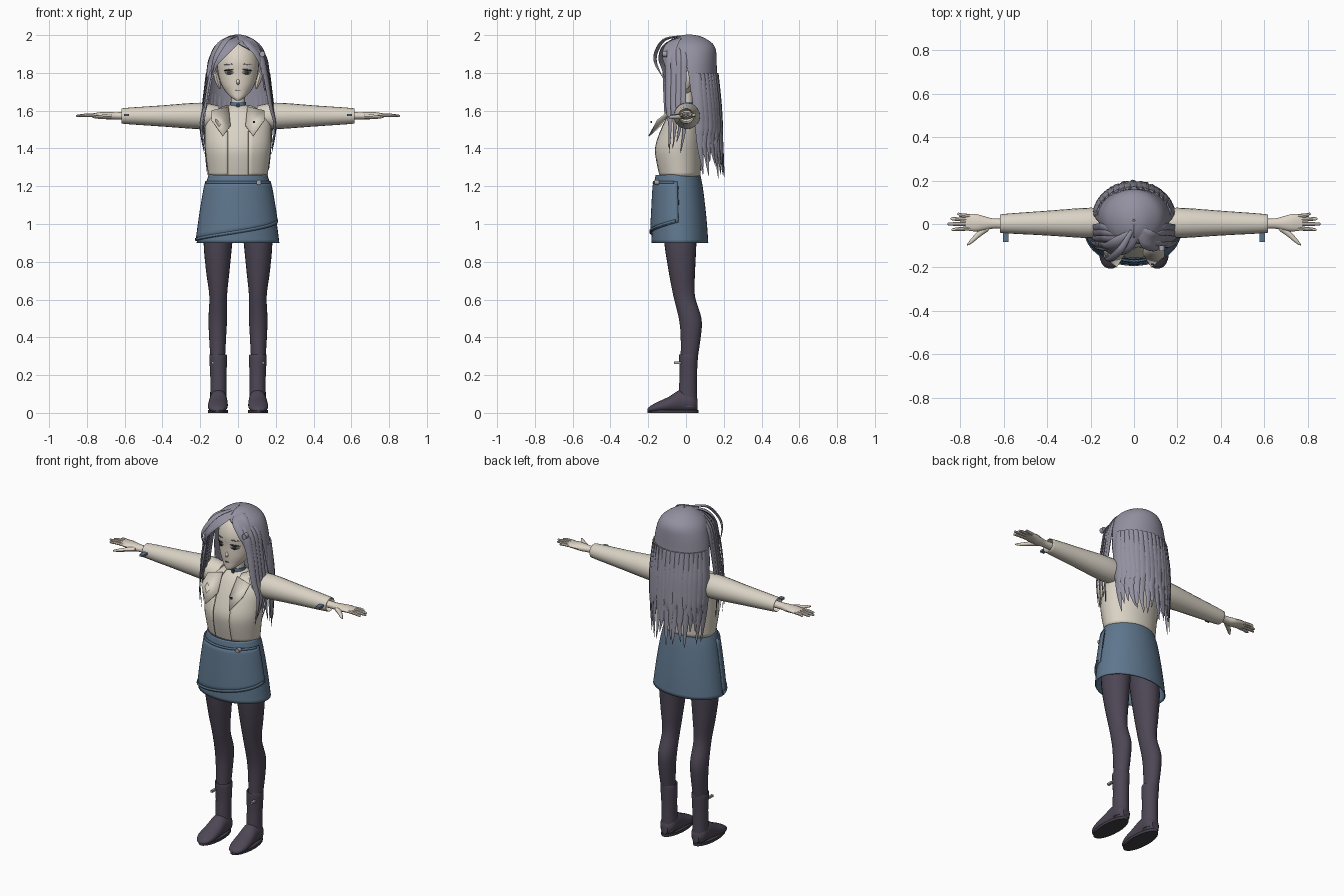
import bpy, bmesh, random
from math import sin, cos, pi, radians, sqrt
from mathutils import Vector

random.seed(4)
cube = bpy.data.objects.get("Cube")
if cube:
    bpy.data.objects.remove(cube, do_unlink=True)


def material(name, r, g, b):
    mat = bpy.data.materials.new(name)
    mat.use_nodes = True
    mat.diffuse_color = (r, g, b, 1)
    shader = next(n for n in mat.node_tree.nodes if n.type == 'BSDF_PRINCIPLED')
    shader.inputs["Base Color"].default_value = (r, g, b, 1)
    shader.inputs["Roughness"].default_value = 0.8
    return mat


CREAM = material("cream", .70, .65, .56)
SKIN = material("skin", .73, .66, .56)
HAIR = material("lavender grey hair", .29, .28, .35)
BLUE = material("denim blue", .115, .185, .27)
DARK = material("dark plum", .075, .062, .09)
INK = material("charcoal", .05, .047, .06)
METAL = material("light grey", .36, .37, .42)
made = []


def build(name, verts, faces, mat, thick=0):
    """Mesh object with consistent normals and optional thickness."""
    bm = bmesh.new()
    vs = [bm.verts.new(v) for v in verts]
    for f in faces:
        bm.faces.new([vs[i] for i in f])
    bmesh.ops.recalc_face_normals(bm, faces=bm.faces)
    mesh = bpy.data.meshes.new(name)
    bm.to_mesh(mesh)
    bm.free()
    mesh.materials.append(mat)
    ob = bpy.data.objects.new(name, mesh)
    bpy.context.collection.objects.link(ob)
    if thick:
        mod = ob.modifiers.new("thickness", 'SOLIDIFY')
        mod.thickness = thick
        mod.offset = 0
    made.append(ob)
    return ob


def spline(rows, k=4):
    """Catmull-Rom resampling of equal length tuples."""
    out = []
    for i in range(len(rows) - 1):
        quad = [rows[max(i - 1, 0)], rows[i], rows[i + 1], rows[min(i + 2, len(rows) - 1)]]
        for j in range(k):
            t = j / k
            out.append([b + .5 * t * (c - a + t * (2*a - 5*b + 4*c - d + t * (3*(b - c) + d - a)))
                        for a, b, c, d in zip(*quad)])
    return out + [list(rows[-1])]


def skin_rings(rings, caps):
    n = len(rings[0])
    verts = [v for r in rings for v in r]
    faces = [(i*n + j, i*n + (j+1) % n, (i+1)*n + (j+1) % n, (i+1)*n + j)
             for i in range(len(rings) - 1) for j in range(n)]
    if caps:
        faces += [tuple(range(n)), tuple(range(len(verts) - n, len(verts)))]
    return verts, faces


def loft(name, rows, mat, axis='z', n=24, k=4, caps=True, thick=0):
    """Elliptical sections (position, centre a, centre b, radius a, radius b)."""
    order = {'z': (1, 2, 0), 'x': (0, 1, 2), 'y': (1, 0, 2)}[axis]
    rings = []
    for t, a, b, ra, rb in spline(rows, k):
        ring = []
        for j in range(n):
            q = 2 * pi * j / n
            p = (t, a + ra * cos(q), b + rb * sin(q))
            ring.append(Vector([p[o] for o in order]))
        rings.append(ring)
    return build(name, *skin_rings(rings, caps), mat, thick)


def grid(name, fn, nu, nv, mat, thick=.006):
    verts = [fn(u / nu, v / nv) for v in range(nv + 1) for u in range(nu + 1)]
    w = nu + 1
    faces = [(v*w + u, v*w + u + 1, v*w + w + u + 1, v*w + w + u) for v in range(nv) for u in range(nu)]
    return build(name, verts, faces, mat, thick)


def lock(name, pts, width, depth=.008):
    """Flat tapering strand of hair lying against the head."""
    path = [Vector(p) for p in spline(pts, 5)]
    rings = []
    for i, p in enumerate(path):
        s = i / (len(path) - 1)
        t = (path[min(i + 1, len(path) - 1)] - path[max(i - 1, 0)]).normalized()
        out = (p - Vector((0, .03, min(p.z, 1.8)))).normalized()
        side = t.cross(out).normalized()
        out = side.cross(t)
        f = min(1, .45 + 2 * s) * max(.03, 1 - s**3)
        rings.append([p + side * width * f * cos(q * pi / 4) + out * depth * f * sin(q * pi / 4) for q in range(8)])
    build(name, *skin_rings(rings, True), HAIR)


def box(name, centre, size, mat):
    c, h = Vector(centre), Vector(size) / 2
    rings = [[c + Vector((x*h.x, y*h.y, z*h.z)) for x, y in ((-1, -1), (1, -1), (1, 1), (-1, 1))] for z in (-1, 1)]
    return build(name, *skin_rings(rings, True), mat)


def at(rows, z):
    """Row values interpolated at height z."""
    for lo, hi in zip(rows, rows[1:]):
        if (lo[0] - z) * (hi[0] - z) <= 0:
            t = (z - lo[0]) / ((hi[0] - lo[0]) or 1)
            return [a + (b - a) * t for a, b in zip(lo, hi)]
    return rows[0] if abs(z - rows[0][0]) < abs(z - rows[-1][0]) else rows[-1]


def body(rows):
    """(height, half width, front, back) to loft rows."""
    return [(z, 0, (f + b) / 2, w, (b - f) / 2) for z, w, f, b in rows]


def around(rows, q, z, gap=0):
    """Point on a lofted body; q = 0 is the front."""
    _, cx, cy, rx, ry = at(rows, z)
    return Vector((cx + (rx + gap) * sin(q), cy - (ry + gap) * cos(q), z))


# torso, jacket with open front, and lapels
TORSO = spline(body([(1.25, .15, -.14, .07), (1.33, .16, -.158, .075), (1.40, .168, -.165, .08),
                     (1.47, .17, -.145, .085), (1.55, .165, -.11, .085), (1.60, .12, -.08, .08),
                     (1.63, .05, -.045, .05)]))
loft("shirt", [(z, x, y, a - .008, b - .008) for z, x, y, a, b in TORSO], CREAM, k=1)


def jacket(u, v):
    z = 1.25 + .375 * v
    gap = .055 / at(TORSO, z)[3]
    return around(TORSO, gap + u * (2 * pi - 2 * gap), z, .003)


grid("jacket", jacket, 40, 16, CREAM)
for s, side in ((1, "left"), (-1, "right")):
    edge = [(.05, -.075, 1.62), (.14, -.085, 1.60), (.14, -.15, 1.55), (.08, -.197, 1.465), (.04, -.135, 1.52)]
    build(side + "_lapel", [(s * x, y, z) for x, y, z in edge], [(0, 1, 2, 3, 4)], CREAM, .006)
box("lapel_pin", (.085, -.185, 1.54), (.012, .008, .012), INK)

# arms, hands and cuff tabs
for s, side in ((1, "left"), (-1, "right")):
    def arm(name, rows, mat, n=20):
        loft(side + "_" + name, [(s * r[0],) + r[1:] for r in rows], mat, 'x', n)
    arm("sleeve", [(.1, .005, 1.565, .06, .06), (.2, .005, 1.572, .07, .07), (.4, .004, 1.572, .057, .056),
                   (.6, .002, 1.572, .044, .042), (.604, .002, 1.572, .038, .036), (.56, .002, 1.572, .034, .03)], CREAM)
    arm("hand", [(.55, 0, 1.573, .028, .022), (.64, .002, 1.573, .023, .019), (.69, .003, 1.573, .033, .02),
                 (.73, .006, 1.576, .04, .016), (.775, .008, 1.575, .037, .01)], SKIN, 14)
    for name, y, tip, spread in (("index", -.02, .84, -.006), ("middle", 0, .858, 0),
                                 ("ring", .019, .845, .005), ("little", .036, .815, .01)):
        arm(name + "_finger", [(.755, y, 1.576, .01, .009), (.80, y + spread / 2, 1.576, .009, .009),
                               (tip - .008, y + spread, 1.573, .007, .006), (tip, y + spread, 1.573, .002, .002)], SKIN, 8)
    arm("thumb", [(.67, -.012, 1.57, .02, .014), (.71, -.042, 1.568, .018, .012),
                  (.745, -.075, 1.566, .013, .009), (.768, -.096, 1.566, .004, .004)], SKIN, 10)
    box(side + "_cuff_tab", (s * .59, -.06, 1.577), (.026, .045, .012), BLUE)

# skirt with diagonal wrap, waist strap, button and pocket seam
SKIRT = spline(body([(1.26, .153, -.158, .073), (1.2, .17, -.167, .085), (1.1, .188, -.173, .098),
                     (1.0, .203, -.178, .108), (.90, .216, -.18, .115)]))
loft("skirt", SKIRT, BLUE, n=40, k=1, caps=False, thick=.006)


def wrap(u, v):
    q = radians(-88 + 176 * u)
    low = .91 + .1 * u ** 1.3
    return around(SKIRT, q, 1.225 + (low - 1.225) * v, .006)


grid("skirt_wrap", wrap, 28, 8, BLUE, .008)
grid("skirt_hem_fold", lambda u, v: around(SKIRT, radians(-88 + 170 * u), .912 + .1 * u ** 1.3 + .012 * v, .011), 28, 1, BLUE)
grid("waist_strap", lambda u, v: around(SKIRT, radians(-80 + 160 * u), 1.215 + .012 * v, .009), 24, 1, BLUE, .005)
grid("pocket_seam", lambda u, v: around(SKIRT, radians(88 + 2 * u), 1.1 + .1 * v, .004), 1, 4, INK, .003)
loft("skirt_button", [(-.166, .11, 1.22, .013, .013), (-.142, .11, 1.22, .013, .013)], METAL, 'y', 12, 1)

# legs and boots
for s, side in ((1, "left"), (-1, "right")):
    def limb(name, rows, mat, axis='z', **kw):
        loft(side + "_" + name, [(t, s * x, y, a, b) for t, x, y, a, b in rows], mat, axis, **kw)
    limb("leg", [(1.05, .095, -.035, .08, .09), (.9, .106, -.03, .076, .085), (.75, .107, -.022, .062, .07),
                 (.62, .105, -.01, .047, .057), (.5, .107, .022, .049, .06), (.4, .108, .025, .045, .053),
                 (.25, .107, .013, .036, .042)], DARK)
    limb("boot_shaft", [(.3, .106, .013, .036, .044), (.302, .105, .013, .047, .05), (.2, .104, .012, .043, .046),
                        (.1, .104, .01, .043, .048), (.03, .104, .015, .044, .046)], DARK)
    limb("boot_foot", [(.06, .104, .045, .022, .03), (.03, .104, .058, .045, .055), (-.03, .104, .062, .047, .06),
                       (-.09, .106, .044, .052, .042), (-.15, .108, .03, .051, .028), (-.19, .108, .02, .035, .016),
                       (-.204, .108, .016, .012, .006)], DARK, 'y')
    limb("boot_sole", [(0, .106, -.07, .054, .135), (.016, .106, -.07, .054, .135)], INK, k=1)
    box(side + "_zip_pull", (s * .133, -.045, .265), (.014, .035, .012), METAL)

# neck, choker and head
loft("neck", [(1.56, 0, .005, .05, .048), (1.63, 0, 0, .037, .038), (1.72, 0, 0, .037, .04)], SKIN)
loft("choker", [(1.625, 0, 0, .043, .044), (1.645, 0, 0, .042, .043)], BLUE, k=1)
box("choker_pendant", (0, -.047, 1.628), (.016, .008, .02), INK)
HEAD = spline(body([(1.655, .012, -.098, -.06), (1.67, .036, -.103, -.03), (1.70, .065, -.104, .03),
                    (1.74, .089, -.106, .07), (1.80, .106, -.106, .11), (1.86, .11, -.108, .13),
                    (1.92, .097, -.088, .125), (1.96, .06, -.05, .09)]))
loft("head", HEAD, SKIN, n=32, k=1)
loft("nose", [(-.117, 0, 1.745, .002, .003), (-.108, 0, 1.75, .008, .014), (-.09, 0, 1.757, .014, .026)], SKIN, 'y', 10)


def patch(name, x, z, rx, rz, mat, lift=.003, tilt=0):
    """Thin oval lying on the face."""
    pts = []
    for j in range(14):
        px, pz = x + rx * cos(j * pi / 7), z + rz * sin(j * pi / 7)
        pz += tilt * (px - x)
        _, _, cy, wx, wy = at(HEAD, pz)
        pts.append((px, cy - wy * sqrt(max(0, 1 - (px / wx) ** 2)) - lift, pz))
    build(name, pts, [tuple(range(14))], mat, .002)


patch("mouth", 0, 1.708, .013, .0025, INK)
for s, side in ((1, "left"), (-1, "right")):
    patch(side + "_eye_white", s * .047, 1.803, .022, .012, METAL)
    patch(side + "_iris", s * .046, 1.803, .011, .013, INK, .005)
    patch(side + "_lash", s * .049, 1.816, .025, .004, INK, .006, -s * .15)
    patch(side + "_brow", s * .05, 1.845, .024, .0025, HAIR, .003, -s * .1)
    loft(side + "_ear", [(1.715, s * .096, .005, .004, .006), (1.75, s * .107, .01, .013, .02),
                         (1.79, s * .117, .017, .012, .026), (1.815, s * .122, .02, .003, .008)], SKIN, n=12)

# hair shell: (height, half width, centre y, depth, half span in degrees)
MANE = spline([(2.0, .004, .015, .004, 180), (1.99, .05, .02, .055, 180), (1.96, .10, .025, .105, 180),
               (1.925, .13, .028, .125, 155), (1.87, .15, .03, .128, 112), (1.8, .163, .03, .13, 98),
               (1.7, .173, .03, .138, 92), (1.6, .176, .035, .14, 84), (1.48, .172, .045, .138, 75),
               (1.25, .16, .07, .13, 70)])


def mane(q, z, gap=0):
    _, rx, cy, ry, _ = at(MANE, z)
    return Vector(((rx + gap) * sin(q), cy + (ry + gap) * cos(q), z))


SHELL = [r for r in MANE if r[0] > 1.5]


def shell(u, v):
    row = SHELL[round(v * (len(SHELL) - 1))]
    return mane(radians(row[4]) * (2 * u - 1), row[0])


grid("hair_cap", shell, 48, len(SHELL) - 1, HAIR, .008)

# hanging back strands with uneven tips
COUNT = 17
for i in range(COUNT):
    for layer, drop in ((0, 0), (1, .1)):
        q = radians(-80 + 160 * (i + layer / 2) / (COUNT - 1 + layer))
        tip = random.uniform(1.235, 1.34) + drop
        heights = (1.8, 1.65, 1.52, (1.52 + tip) / 2, tip)
        lock("back_strand", [mane(q + random.uniform(-.05, .05) * j / 3, z, .004 * (1 + layer))
                             for j, z in enumerate(heights)], .027, .009)

# side locks falling in front of the shoulders
for s in (1, -1):
    for j in range(4):
        y = -.095 + .026 * j
        lock("side_lock", [(s * .05, -.04 + y / 3, 1.968), (s * (.118 + .006 * j), y, 1.90), (s * (.147 + .005 * j), y, 1.78),
                           (s * (.172 + .004 * j), y, 1.63), (s * (.195 + .002 * j), y + .01, 1.52),
                           (s * .178, -.09 + .02 * j, 1.37 + .03 * (j % 3))], .021)

# swept fringe, parted at the crown
for j in range(5):
    f = j / 4
    lock("right_fringe", [(.025, -.02, 1.987), (-.025 - .045 * f, -.105 + .03 * f, 1.952 + .018 * f),
                          (-.085 - .035 * f, -.132 + .03 * f, 1.892 + .025 * f),
                          (-.122 - .03 * f, -.125 + .03 * f, 1.84), (-.135 - .03 * f, -.108, 1.765)], .025)
    lock("left_fringe", [(.02, -.02, 1.987), (.05 + .025 * f, -.09 + .04 * f, 1.957 + .012 * f),
                         (.10 + .02 * f, -.112 + .04 * f, 1.90), (.127 + .02 * f, -.10 + .04 * f, 1.83),
                         (.14 + .02 * f, -.08 + .03 * f, 1.70)], .023)
lock("loose_fringe", [(-.01, -.03, 1.995), (-.06, -.115, 1.975), (-.105, -.158, 1.91), (-.13, -.16, 1.85), (-.14, -.125, 1.78)], .018)
lock("loose_strand", [(-.12, -.12, 1.88), (-.155, -.115, 1.75), (-.175, -.11, 1.6), (-.19, -.1, 1.42)], .01, .005)
loft("hair_clip", [(-.125, .128, 1.9, .014, .016), (-.10, .128, 1.9, .014, .016)], METAL, 'y', 12, 1)

# smooth shading with sharp edges kept
bpy.ops.object.select_all(action='DESELECT')
for ob in made:
    ob.select_set(True)
bpy.context.view_layer.objects.active = made[0]
bpy.ops.object.shade_smooth_by_angle(angle=radians(40))
